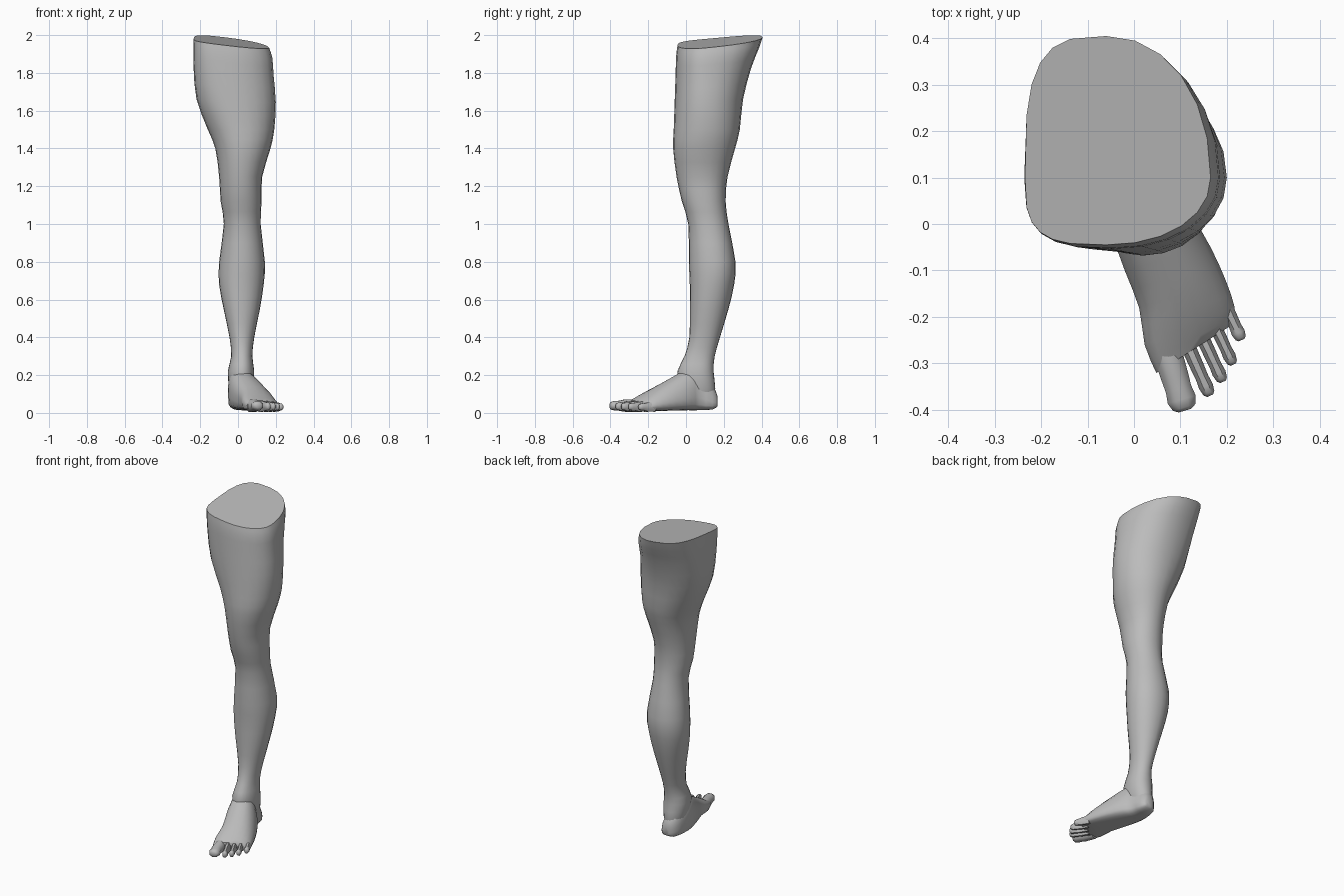
import bpy, bmesh, math
from mathutils import Vector

cube = bpy.data.objects.get("Cube")
if cube:
    bpy.data.objects.remove(cube, do_unlink=True)

skin = bpy.data.materials.new("plain grey")
skin.use_nodes = True
GREY = (0.5, 0.5, 0.5, 1)
skin.diffuse_color = GREY
skin.node_tree.nodes["Principled BSDF"].inputs["Base Color"].default_value = GREY


def refine(rows, steps):
    """Insert Catmull-Rom rows between the given section rows."""
    out = []
    for i in range(len(rows) - 1):
        quad = rows[max(i - 1, 0)], rows[i], rows[i + 1], rows[min(i + 2, len(rows) - 1)]
        for s in range(steps):
            t = s / steps
            out.append([0.5 * (2 * b + (c - a) * t + (2 * a - 5 * b + 4 * c - d) * t * t
                               + (3 * b - a - 3 * c + d) * t ** 3)
                        for a, b, c, d in zip(*quad)])
    return out + [list(rows[-1])]


def power(v, e):
    return math.copysign(abs(v) ** e, v)


def loft(name, rings, angle=40):
    """Skin a list of equal-sized rings and cap both ends."""
    bm = bmesh.new()
    loops = [[bm.verts.new(p) for p in ring] for ring in rings]
    n = len(loops[0])
    for a, b in zip(loops, loops[1:]):
        for i in range(n):
            j = (i + 1) % n
            bm.faces.new((a[i], a[j], b[j], b[i]))
    bm.faces.new(loops[0])
    bm.faces.new(loops[-1])
    bmesh.ops.recalc_face_normals(bm, faces=bm.faces)
    mesh = bpy.data.meshes.new(name)
    bm.to_mesh(mesh)
    bm.free()
    mesh.materials.append(skin)
    ob = bpy.data.objects.new(name, mesh)
    bpy.context.collection.objects.link(ob)
    bpy.ops.object.select_all(action='DESELECT')
    ob.select_set(True)
    bpy.context.view_layer.objects.active = ob
    bpy.ops.object.shade_smooth_by_angle(angle=math.radians(angle))
    return ob


# Leg sections: z, x min, x max, y min, y max, x of ridge, y of widest point
LEG = [
    (1.942, -0.235, 0.165, -0.045, 0.405, -0.06, 0.10),
    (1.89, -0.236, 0.182, -0.052, 0.385, -0.05, 0.10),
    (1.80, -0.235, 0.188, -0.055, 0.345, -0.04, 0.10),
    (1.65, -0.220, 0.200, -0.060, 0.302, -0.02, 0.10),
    (1.50, -0.160, 0.192, -0.065, 0.285, 0.01, 0.10),
    (1.40, -0.120, 0.172, -0.068, 0.260, 0.02, 0.09),
    (1.25, -0.100, 0.128, -0.050, 0.220, 0.015, 0.09),
    (1.12, -0.092, 0.125, -0.022, 0.210, 0.015, 0.10),
    (1.00, -0.075, 0.120, 0.012, 0.225, 0.015, 0.12),
    (0.80, -0.100, 0.142, 0.015, 0.262, 0.015, 0.15),
    (0.68, -0.100, 0.136, 0.020, 0.255, 0.010, 0.14),
    (0.55, -0.076, 0.116, 0.020, 0.225, 0.010, 0.12),
    (0.40, -0.045, 0.086, 0.018, 0.180, 0.015, 0.10),
    (0.30, -0.036, 0.076, -0.008, 0.152, 0.020, 0.08),
    (0.22, -0.054, 0.086, -0.045, 0.146, 0.020, 0.07),
    (0.13, -0.046, 0.080, -0.030, 0.155, 0.020, 0.07),
    (0.06, -0.025, 0.060, 0.000, 0.140, 0.020, 0.07),
]
SIDES = 24
rings = []
for z, x0, x1, y0, y1, cx, cy in refine(LEG, 2):
    tilt = max(0, min(1, (z - 1.5) / 0.44))      # slanted cut fades down the thigh
    ring = []
    for i in range(SIDES):
        a = 2 * math.pi * i / SIDES
        c, s = math.cos(a), math.sin(a)
        e = 1 - 0.4 * tilt if c < 0 else 0.95    # inner thigh is squarer
        x = cx + power(c, e) * (x1 - cx if c > 0 else cx - x0)
        y = cy + power(s, e) * (y1 - cy if s > 0 else cy - y0)
        ring.append((x, y, z + tilt * (-0.12 * x + 0.094 * y)))
    rings.append(ring)
loft("leg", rings)

# Foot sections: inner x, y, outer x, y, top, bottom
FOOT = [
    (0.005, 0.166, 0.050, 0.166, 0.090, 0.035),
    (-0.030, 0.140, 0.070, 0.140, 0.150, 0.018),
    (-0.050, 0.060, 0.085, 0.070, 0.235, 0.014),
    (-0.048, -0.010, 0.118, 0.030, 0.232, 0.014),
    (-0.018, -0.100, 0.165, -0.050, 0.185, 0.012),
    (0.013, -0.180, 0.197, -0.120, 0.142, 0.010),
    (0.025, -0.260, 0.217, -0.180, 0.100, 0.010),
    (0.050, -0.320, 0.215, -0.215, 0.066, 0.014),
]
rings = []
for xi, yi, xo, yo, top, bot in refine(FOOT, 2):
    mid = bot + 0.3 * (top - bot)
    ring = []
    for i in range(20):
        a = 2 * math.pi * i / 20
        c, s = math.cos(a), math.sin(a)
        t = 0.5 + 0.5 * power(c, 0.85)
        if s > 0:
            t -= 0.10 * s                        # instep crest sits on the inner side
            z = mid + (top - mid) * s
        else:
            z = mid + (mid - bot) * power(s, 0.5)
        ring.append((xi + t * (xo - xi), yi + t * (yo - yi), z))
    rings.append(ring)
loft("foot", rings, 50)

# Toes: base x, y, tip x, y, half width, height
TOES = {
    "big_toe": (0.070, -0.270, 0.110, -0.402, 0.034, 0.062),
    "second_toe": (0.115, -0.260, 0.164, -0.370, 0.017, 0.054),
    "third_toe": (0.143, -0.235, 0.192, -0.340, 0.016, 0.052),
    "fourth_toe": (0.168, -0.205, 0.214, -0.303, 0.015, 0.050),
    "little_toe": (0.192, -0.165, 0.232, -0.250, 0.016, 0.046),
}
for name, (bx, by, tx, ty, w, h) in TOES.items():
    base, tip = Vector((bx, by, 0)), Vector((tx, ty, 0))
    side = (tip - base).normalized().cross(Vector((0, 0, 1)))
    rings = []
    for t, wide, tall in ((0, 1, 1.2), (0.45, 0.95, 1.1), (0.65, 0.9, 0.9),
                          (0.82, 1, 0.85), (0.95, 0.8, 0.7), (1, 0.45, 0.45)):
        centre = base.lerp(tip, t) + Vector((0, 0, 0.012 + h * 0.42))
        rings.append([centre + side * w * wide * math.cos(k * math.pi / 4 + math.pi / 8)
                      + Vector((0, 0, h * 0.5 * tall * math.sin(k * math.pi / 4 + math.pi / 8)))
                      for k in range(8)])
    loft(name, rings, 50)
